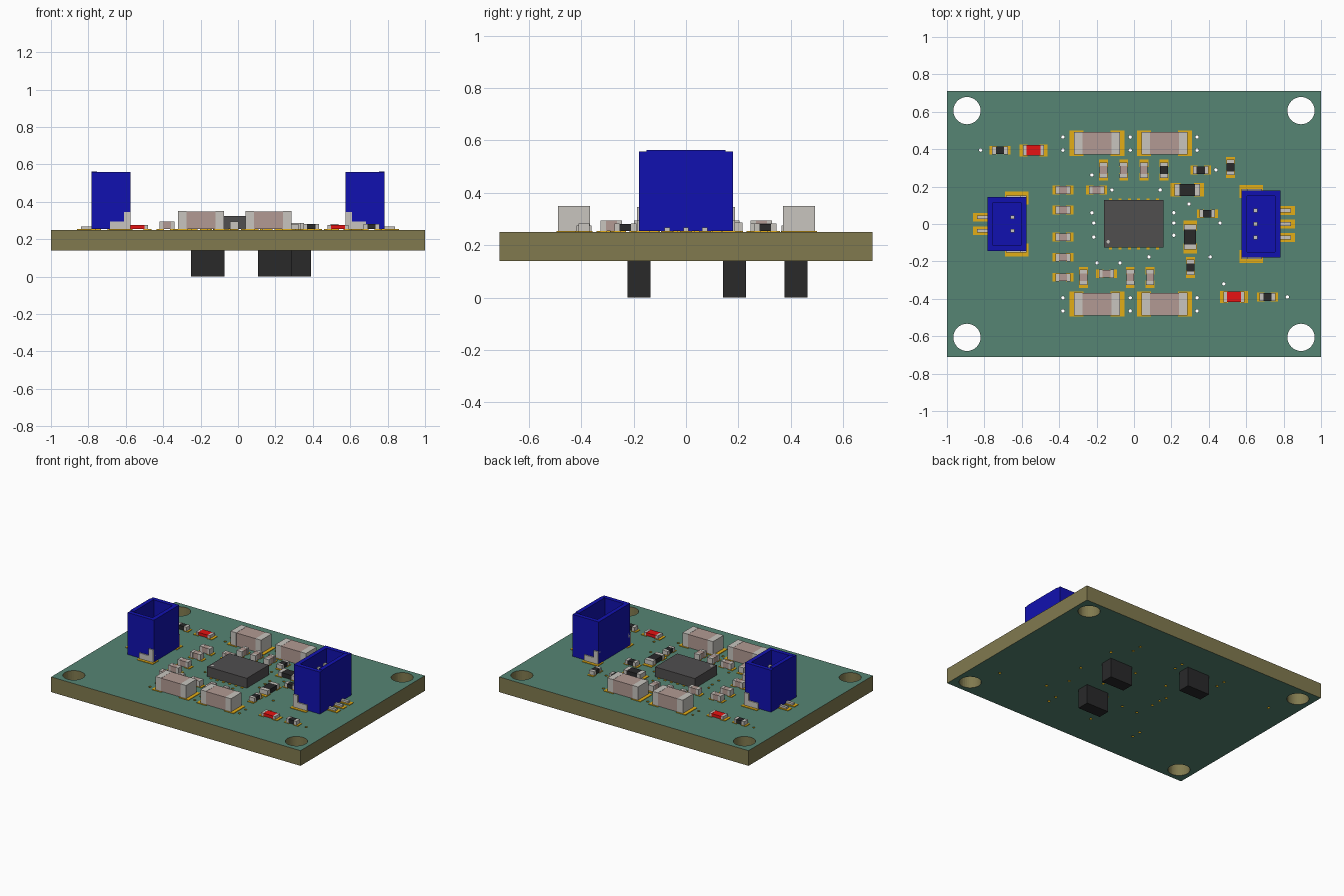
import bpy, bmesh, math
from mathutils import Matrix, Vector

if "Cube" in bpy.data.objects:
    bpy.data.objects.remove(bpy.data.objects["Cube"])

TOP = 0.25      # upper face of the board
PAD = 0.004     # solder pad thickness


def material(name, r, g, b):
    lin = [((c / 255 + 0.055) / 1.055) ** 2.4 if c > 10 else c / 255 / 12.92 for c in (r, g, b)]
    m = bpy.data.materials.new(name)
    m.diffuse_color = (*lin, 1)
    m.use_nodes = True
    m.node_tree.nodes["Principled BSDF"].inputs["Base Color"].default_value = m.diffuse_color
    return m


MATS = [material("board green", 86, 133, 116), material("board edge olive", 129, 122, 79),
        material("pad gold", 228, 174, 22), material("tin grey", 200, 197, 191),
        material("ceramic brown", 178, 154, 147), material("matte black", 41, 41, 42),
        material("chip grey", 80, 78, 79), material("connector blue", 17, 17, 176),
        material("lamp red", 232, 18, 18)]
GREEN, OLIVE, GOLD, TIN, CERAMIC, BLACK, CHIP, BLUE, RED = range(9)


def finish(name, bm):
    me = bpy.data.meshes.new(name)
    bm.to_mesh(me)
    bm.free()
    for m in MATS:
        me.materials.append(m)
    ob = bpy.data.objects.new(name, me)
    bpy.context.collection.objects.link(ob)
    return ob


def box(bm, x0, x1, y0, y1, z0, z1, mat):
    x0, x1, y0, y1 = min(x0, x1), max(x0, x1), min(y0, y1), max(y0, y1)
    m = Matrix.Translation(((x0 + x1) / 2, (y0 + y1) / 2, (z0 + z1) / 2)) \
        @ Matrix.Diagonal((x1 - x0, y1 - y0, z1 - z0, 1))
    vs = bmesh.ops.create_cube(bm, size=1, matrix=m)["verts"]
    for f in {f for v in vs for f in v.link_faces}:
        f.material_index = mat


# Board: flat outline with mounting holes and small plated holes
def circle(cx, cy, r, n):
    return [(cx + r * math.cos(2 * math.pi * i / n), cy + r * math.sin(2 * math.pi * i / n))
            for i in range(n)]


vias = [(x, s * y) for x in (-.38, -.02, .337) for y in (.395, .465) for s in (1, -1)]
vias += [(-.82, .395), (.82, -.39), (-.225, .262), (-.225, .06), (-.215, .005), (-.215, -.07),
         (-.118, .182), (.14, .182), (.213, .06), (.213, .005), (.213, -.06), (.294, .107),
         (.438, .289), (.46, .005), (.407, -.176), (-.198, -.208), (-.075, -.208),
         (.08, -.176), (.48, -.32)]
loops = [[(-1, -.712), (1, -.712), (1, .712), (-1, .712)]]
loops += [circle(sx * .893, sy * .606, .073, 32) for sx in (-1, 1) for sy in (-1, 1)]
loops += [circle(x, y, .0095, 8) for x, y in vias]

cu = bpy.data.curves.new("board_outline", "CURVE")
cu.dimensions, cu.fill_mode, cu.extrude = "2D", "BOTH", 0.055
for pts in loops:
    sp = cu.splines.new("POLY")
    sp.points.add(len(pts) - 1)
    for p, (x, y) in zip(sp.points, pts):
        p.co = (x, y, 0, 1)
    sp.use_cyclic_u = True
tmp = bpy.data.objects.new("board_outline", cu)
bpy.context.collection.objects.link(tmp)
bpy.context.view_layer.update()
flat = bpy.data.meshes.new_from_object(tmp.evaluated_get(bpy.context.evaluated_depsgraph_get()))
bm = bmesh.new()
bm.from_mesh(flat)
bpy.data.objects.remove(tmp)
bmesh.ops.remove_doubles(bm, verts=bm.verts, dist=1e-5)
bmesh.ops.recalc_face_normals(bm, faces=bm.faces)
bmesh.ops.translate(bm, verts=bm.verts, vec=Vector((0, 0, TOP - .055)))
for f in bm.faces:
    f.smooth = False
    if abs(f.normal.z) > .5:
        f.material_index = GREEN
    else:
        f.material_index = GOLD if f.calc_area() < .0011 else OLIVE
finish("circuit_board", bm)


# Two-ended chip parts with their pads: (length, width, height, cap, pad span, pad width, core)
KINDS = {"large_capacitor": (.245, .122, .096, .045, .295, .135, CERAMIC),
         "small_capacitor": (.082, .043, .041, .02, .112, .047, CERAMIC),
         "small_resistor": (.084, .043, .028, .02, .112, .047, BLACK),
         "large_resistor": (.135, .066, .032, .027, .178, .072, BLACK),
         "indicator_lamp": (.112, .058, .022, .018, .15, .064, RED)}


def chip(kind, x, y, upright=False):
    length, w, h, cap, span, pw, core = KINDS[kind]
    bm = bmesh.new()
    z = TOP + PAD
    e = length / 2 - cap
    box(bm, -e, e, -w / 2 + .001, w / 2 - .001, z, z + h - .001, core)
    for s in (-1, 1):
        box(bm, s * e, s * length / 2, -w / 2, w / 2, z, z + h, TIN)
        box(bm, s * (e - .005), s * span / 2, -pw / 2, pw / 2, TOP, z, GOLD)
    if upright:
        bmesh.ops.rotate(bm, verts=bm.verts, matrix=Matrix.Rotation(math.pi / 2, 3, "Z"))
    bmesh.ops.translate(bm, verts=bm.verts, vec=Vector((x, y, 0)))
    finish(kind, bm)


for x in (-.197, .163):
    for y in (-.428, .432):
        chip("large_capacitor", x, y)
for y in (.182, .075, -.07, -.178, -.285):
    chip("small_capacitor", -.38, y)
for x, y in ((-.2, .182), (-.147, -.266)):
    chip("small_capacitor", x, y)
for x, y in ((-.163, .288), (-.055, .288), (.053, .288), (-.27, -.285), (-.02, -.285), (.086, -.285)):
    chip("small_capacitor", x, y, True)
for x, y in ((.16, .288), (.516, .303), (.302, -.232)):
    chip("small_resistor", x, y, True)
for x, y in ((.357, .288), (.392, .055), (-.716, .394), (.714, -.39)):
    chip("small_resistor", x, y)
chip("large_resistor", .285, .182)
chip("large_resistor", .3, -.07, True)
chip("indicator_lamp", -.537, .394)
chip("indicator_lamp", .535, -.39)

# Central chip with edge contacts and orientation dot
bm = bmesh.new()
box(bm, -.16, .158, -.125, .128, TOP + PAD, .325, CHIP)
for i in range(6):
    x = -.125 + i * .05
    for s in (-1, 1):
        box(bm, x - .008, x + .008, s * .1, s * .137, TOP, TOP + PAD, GOLD)
dot = bmesh.ops.create_circle(bm, cap_ends=True, segments=12, radius=.009,
                              matrix=Matrix.Translation((-.138, -.095, .3262)))
for f in {f for v in dot["verts"] for f in v.link_faces}:
    f.material_index = TIN
finish("main_chip", bm)


# Socket connectors: open shroud, pins, leads, side tabs and pads
def connector(side, half, pins):
    bm = bmesh.new()
    xo, xi = .783 * side, .574 * side          # outer and inner walls
    wall = .03
    z0, z1, floor = TOP + PAD, .563, .33
    box(bm, xo, xi, -half, half, z0, floor, BLUE)
    box(bm, xo, xo - side * wall, -half + .03, half - .03, floor, z1, BLUE)
    box(bm, xi, xi + side * wall, -half, half, floor, z1 - .005, BLUE)
    for s in (-1, 1):
        box(bm, xo, xi + side * wall, s * half, s * (half - wall), floor, z1 - .005, BLUE)
        # stepped metal tab and its anchor pad
        box(bm, side * .685, side * .574, s * (half - .02), s * (half + .008), z0, .295, TIN)
        box(bm, side * .61, side * .574, s * (half - .02), s * (half + .008), .295, .345, TIN)
        box(bm, side * .69, side * .563, s * (half - .04), s * (half + .028), TOP, z0, GOLD)
    for i in range(pins):
        y = (i - (pins - 1) / 2) * .072
        box(bm, side * .64, side * .66, y - .01, y + .01, floor, .49, TIN)
        box(bm, side * .77, side * .84, y - .01, y + .01, z0, z0 + .014, TIN)
        box(bm, side * .76, side * .86, y - .023, y + .023, TOP, z0, GOLD)
    finish("socket_connector", bm)


connector(-1, .145, 2)
connector(1, .18, 3)

# Support blocks under the board
for x, y in ((.197, -.179), (.3, .185), (-.162, .42)):
    bm = bmesh.new()
    box(bm, x - .09, x + .09, y - .044, y + .044, 0, .1405, BLACK)
    finish("support_block", bm)
